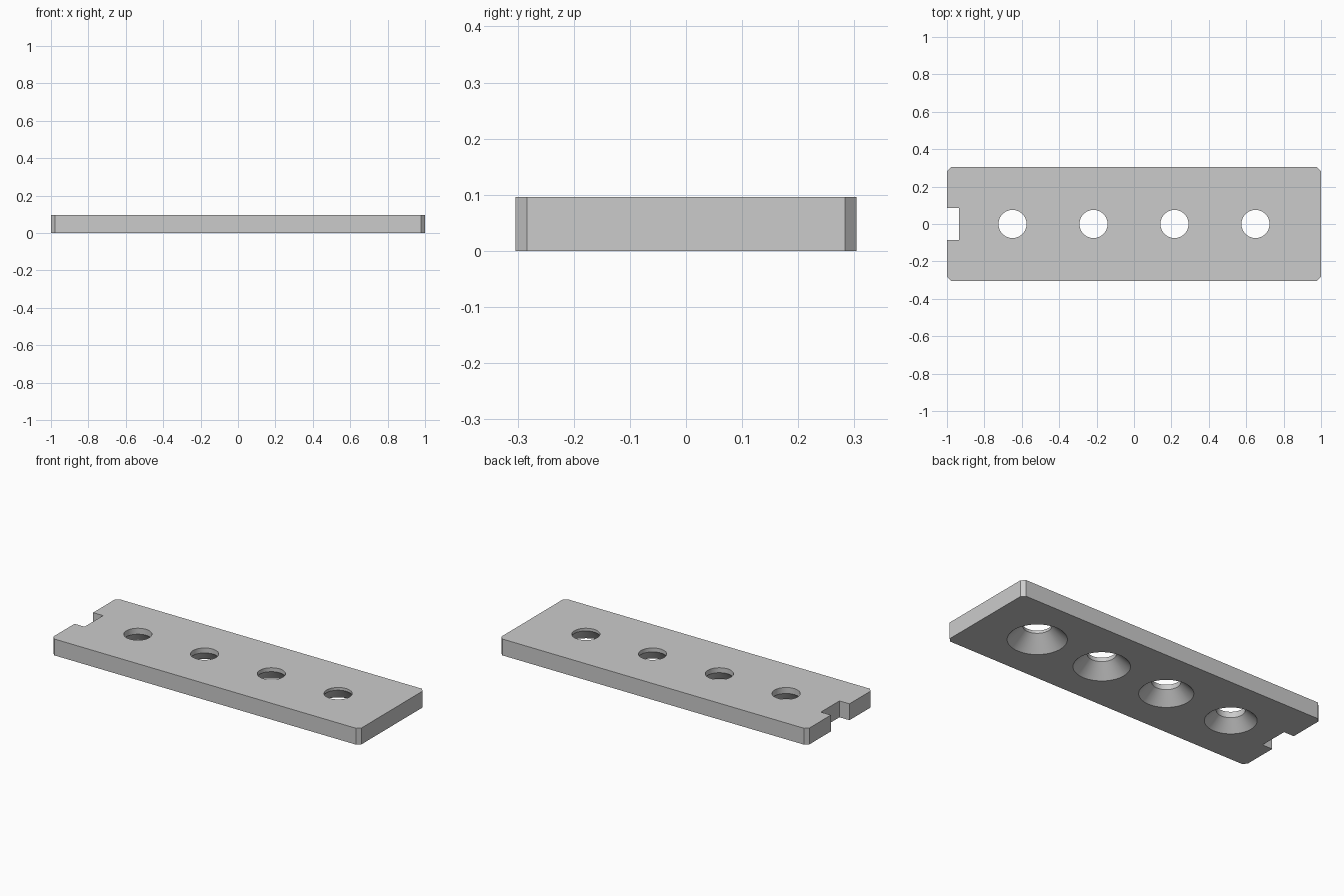
import bpy, bmesh, math

cube = bpy.data.objects.get("Cube")
if cube:
    bpy.data.objects.remove(cube, do_unlink=True)

THICK = 0.096
HALF_X, HALF_Y = 1.0, 0.304
CHAMFER = 0.021
NOTCH_X, NOTCH_Y = -0.935, 0.086
HOLE_R = 0.075
SPACING = 0.433
SINK_RADII = (0.136, 0.142, 0.148, 0.155)   # countersinks widen towards +x
SEGMENTS = 64

grey = bpy.data.materials.new("light grey")
grey.use_nodes = True
colour = (0.6, 0.6, 0.6, 1)
grey.diffuse_color = colour
grey.node_tree.nodes["Principled BSDF"].inputs["Base Color"].default_value = colour


def make_object(name, bm):
    bmesh.ops.recalc_face_normals(bm, faces=bm.faces)
    mesh = bpy.data.meshes.new(name)
    bm.to_mesh(mesh)
    bm.free()
    mesh.materials.append(grey)
    obj = bpy.data.objects.new(name, mesh)
    bpy.context.collection.objects.link(obj)
    return obj


# Plate: chamfered outline with a notch in the -x end, extruded upwards
half = [(NOTCH_X, NOTCH_Y), (-HALF_X, NOTCH_Y), (-HALF_X, HALF_Y - CHAMFER),
        (-HALF_X + CHAMFER, HALF_Y), (HALF_X - CHAMFER, HALF_Y),
        (HALF_X, HALF_Y - CHAMFER)]
outline = half + [(x, -y) for x, y in reversed(half)]
bm = bmesh.new()
base = bm.faces.new([bm.verts.new((x, y, 0)) for x, y in outline])
top = bmesh.ops.extrude_face_region(bm, geom=[base], use_keep_orig=True)["geom"]
bmesh.ops.translate(bm, vec=(0, 0, THICK),
                    verts=[v for v in top if isinstance(v, bmesh.types.BMVert)])
plate = make_object("mounting_plate", bm)


# Screw hole cutter: 45 degree countersink below a straight bore
def hole_cutter(x, sink_r):
    margin = 0.02
    profile = [(sink_r + margin, -margin), (HOLE_R, sink_r - HOLE_R),
               (HOLE_R, THICK + margin)]
    bm = bmesh.new()
    rings = []
    for r, z in profile:
        rings.append(bmesh.ops.create_circle(
            bm, radius=r, segments=SEGMENTS)["verts"])
        bmesh.ops.translate(bm, verts=rings[-1], vec=(x, 0, z))
    for low, high in zip(rings, rings[1:]):
        for i in range(SEGMENTS):
            j = (i + 1) % SEGMENTS
            bm.faces.new((low[i], low[j], high[j], high[i]))
    bm.faces.new(rings[0])
    bm.faces.new(rings[-1])
    cutter = make_object("hole_cutter", bm)
    cutter.hide_render = True
    return cutter


# Cut the row of four countersunk holes
bpy.ops.object.select_all(action="DESELECT")
bpy.context.view_layer.objects.active = plate
plate.select_set(True)
for i, sink_r in enumerate(SINK_RADII):
    cutter = hole_cutter((i - 1.5) * SPACING, sink_r)
    cut = plate.modifiers.new("screw_hole", "BOOLEAN")
    cut.operation = "DIFFERENCE"
    cut.solver = "EXACT"
    cut.object = cutter
    bpy.ops.object.modifier_apply(modifier=cut.name)
    bpy.data.objects.remove(cutter, do_unlink=True)

bpy.ops.object.shade_smooth_by_angle(angle=math.radians(30))
